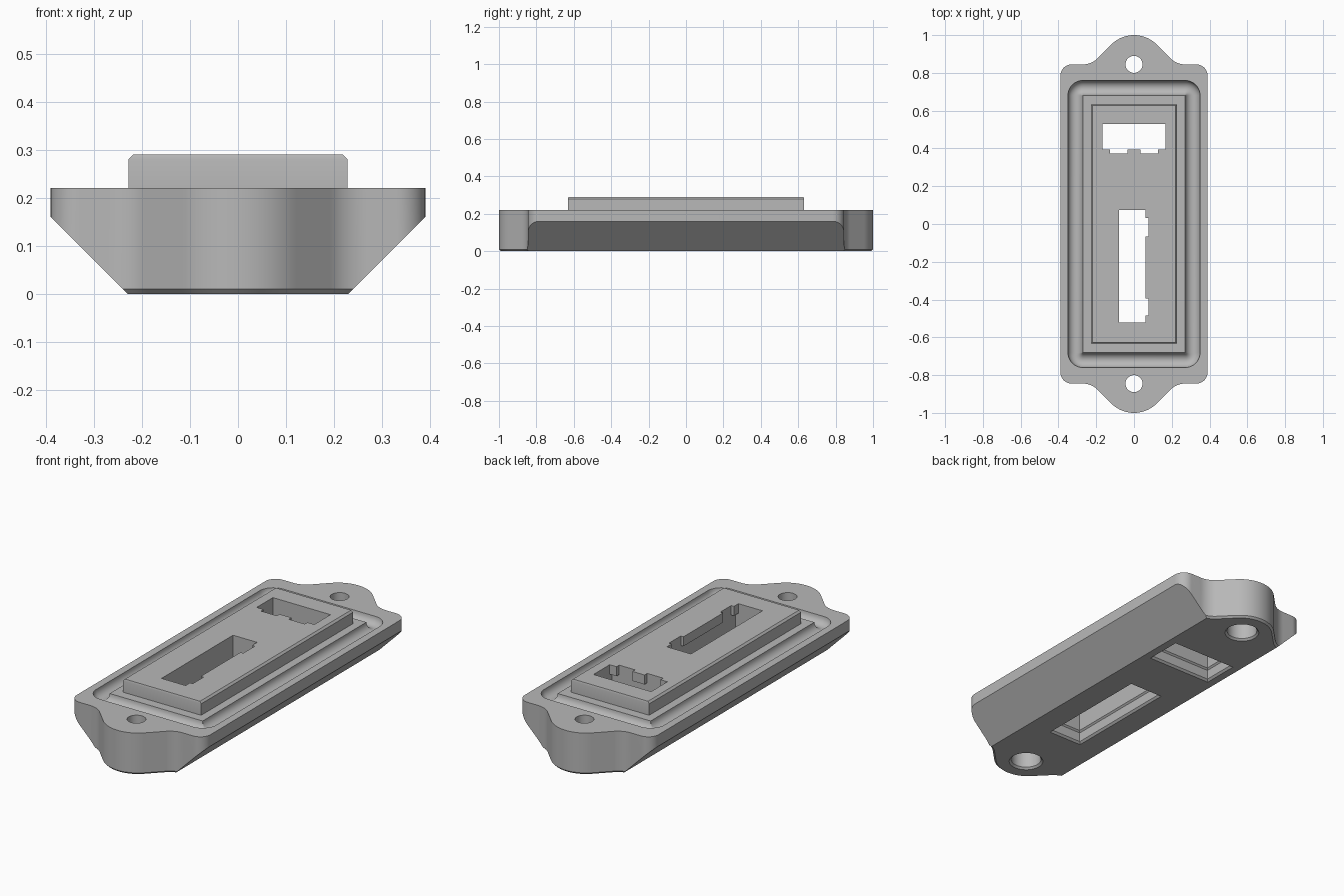
import bpy, bmesh
from math import sin, cos, pi, radians

old = bpy.data.objects.get("Cube")
if old:
    bpy.data.objects.remove(old, do_unlink=True)

grey = bpy.data.materials.new("mid_grey")
grey.use_nodes = True
GREY = (0.48, 0.48, 0.48, 1)
grey.diffuse_color = GREY
grey.node_tree.nodes["Principled BSDF"].inputs["Base Color"].default_value = GREY


def loft(name, rings, closed=False):
    """Skin equal-length rings of 3D points; cap the ends or close into a loop."""
    bm = bmesh.new()
    rows = [[bm.verts.new(p) for p in ring] for ring in rings]
    n = len(rows[0])
    pairs = list(zip(rows, rows[1:]))
    if closed:
        pairs.append((rows[-1], rows[0]))
    else:
        bm.faces.new(rows[0])
        bm.faces.new(rows[-1])
    for a, b in pairs:
        for i in range(n):
            j = (i + 1) % n
            bm.faces.new((a[i], a[j], b[j], b[i]))
    bmesh.ops.recalc_face_normals(bm, faces=bm.faces)
    mesh = bpy.data.meshes.new(name)
    bm.to_mesh(mesh)
    bm.free()
    mesh.materials.append(grey)
    obj = bpy.data.objects.new(name, mesh)
    bpy.context.collection.objects.link(obj)
    return obj


def at(points, z):
    return [(x, y, z) for x, y in points]


def prism(name, points, z0, z1):
    return loft(name, [at(points, z0), at(points, z1)])


def rect(x0, x1, y0, y1, grow=0):
    return [(x0 - grow, y0 - grow), (x1 + grow, y0 - grow),
            (x1 + grow, y1 + grow), (x0 - grow, y1 + grow)]


def arc(cx, cy, r, a0, a1, n=10):
    angles = [radians(a0 + (a1 - a0) * i / n) for i in range(n + 1)]
    return [(cx + r * cos(a), cy + r * sin(a)) for a in angles]


def circle(cx, cy, r, n=40):
    return arc(cx, cy, r, 0, 360, n)[:-1]


def inset(points, d):
    """Move a counter-clockwise outline inwards."""
    out = []
    for i, (x, y) in enumerate(points):
        (ax, ay), (bx, by) = points[i - 1], points[(i + 1) % len(points)]
        tx, ty = bx - ax, by - ay
        size = (tx * tx + ty * ty) ** 0.5
        out.append((x - ty / size * d, y + tx / size * d))
    return out


def combine(target, tool, operation):
    tool.hide_render = True
    mod = target.modifiers.new(operation, 'BOOLEAN')
    mod.operation, mod.solver, mod.object = operation, 'EXACT', tool
    bpy.context.view_layer.update()
    graph = bpy.context.evaluated_depsgraph_get()
    mesh = bpy.data.meshes.new_from_object(target.evaluated_get(graph))
    target.modifiers.clear()
    target.data = mesh
    bpy.data.objects.remove(tool, do_unlink=True)


# Flange outline: rounded corner, then an S-curve into the screw tab
quarter = (arc(0.33, 0.785, 0.06, 0, 90)
           + arc(0.27, 0.954, 0.109, 270, 225)
           + arc(0, 0.83, 0.17, 45, 90))
half = quarter + [(-x, y) for x, y in reversed(quarter[:-1])]
outline = half + [(-x, -y) for x, y in half]
body = loft("housing_cover", [at(inset(outline, 0.01), 0), at(outline, 0.01),
                              at(outline, 0.22)])

# Sloping undersides along both long edges
for s in (-1, 1):
    wedge = [(0.18, -0.05), (0.5, 0.27), (0.5, -0.05)]
    ends = [[(s * x, y, z) for x, z in wedge] for y in (-1.2, 1.2)]
    combine(body, loft("slope_cutter", ends), 'DIFFERENCE')

# Half-round seal groove: square inner corners, round outer corners
rings = []
for k in range(24):
    t = 2 * pi * k / 24
    d = 0.0405 + 0.0395 * cos(t)
    ring = []
    for q, (sx, sy) in enumerate([(1, 1), (-1, 1), (-1, -1), (1, -1)]):
        ring += arc(sx * 0.27, sy * 0.68, d, 90 * q, 90 * q + 90)
    rings.append(at(ring, 0.22 + 0.04 * sin(t)))
combine(body, loft("groove_cutter", rings, closed=True), 'DIFFERENCE')

# Raised centre plate with chamfered rim
plate = rect(-0.228, 0.228, -0.632, 0.632)
combine(body, loft("raised_plate", [at(plate, 0.2), at(plate, 0.28),
                                    at(inset(plate, 0.01), 0.29)]), 'UNION')

# Screw holes with counterbores from below
for s in (-1, 1):
    y = s * 0.845
    combine(body, prism("hole_cutter", circle(0, y, 0.045), -0.1, 0.4), 'DIFFERENCE')
    bore = [at(circle(0, y, r), z) for r, z in
            ((0.095, -0.01), (0.075, 0.01), (0.075, 0.13))]
    combine(body, loft("bore_cutter", bore), 'DIFFERENCE')

# Connector openings: notched at the top, wider and flared below
short_slot = [(-0.168, 0.53), (-0.168, 0.395), (-0.128, 0.395), (-0.128, 0.373),
              (-0.035, 0.373), (-0.035, 0.395), (0.035, 0.395), (0.035, 0.373),
              (0.128, 0.373), (0.128, 0.395), (0.168, 0.395), (0.168, 0.53)]
long_slot = [(-0.08, 0.073), (-0.08, -0.522), (0.06, -0.522), (0.06, -0.485),
             (0.076, -0.485), (0.076, -0.395), (0.06, -0.395), (0.06, -0.065),
             (0.076, -0.065), (0.076, 0.033), (0.06, 0.033), (0.06, 0.073)]
for slot, box in ((short_slot, (-0.168, 0.168, 0.373, 0.53)),
                  (long_slot, (-0.08, 0.076, -0.522, 0.073))):
    combine(body, prism("slot_cutter", slot, 0.1, 0.4), 'DIFFERENCE')
    steps = [at(rect(*box, g), z) for g, z in
             ((0.03, -0.01), (0.01, 0.01), (0.01, 0.06), (0.002, 0.068), (0.002, 0.24))]
    combine(body, loft("recess_cutter", steps), 'DIFFERENCE')

# Smooth curved walls, crisp edges
for obj in bpy.context.selected_objects:
    obj.select_set(False)
body.select_set(True)
bpy.context.view_layer.objects.active = body
bpy.ops.object.shade_smooth_by_angle(angle=radians(25))
